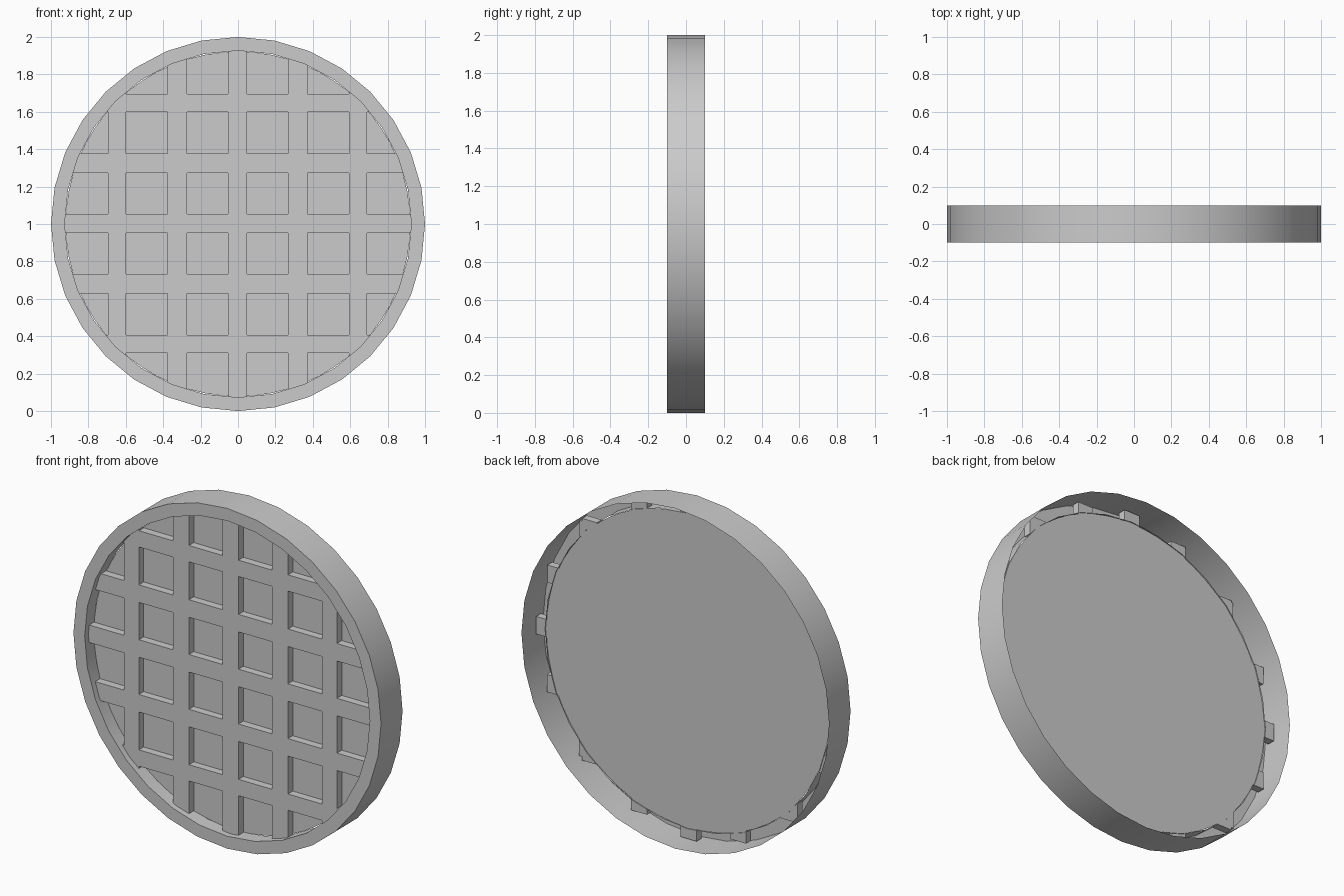
import bpy, bmesh, math
from mathutils import Matrix

if "Cube" in bpy.data.objects:
    bpy.data.objects.remove(bpy.data.objects["Cube"], do_unlink=True)

CENTRE_Z = 1.0
SEGMENTS = 32
BAR_FRONT, BAR_BACK = -0.065, -0.02
SPACING = 0.322

grey = bpy.data.materials.new("light grey")
grey.use_nodes = True
grey.diffuse_color = (0.6, 0.6, 0.6, 1)
grey.node_tree.nodes["Principled BSDF"].inputs["Base Color"].default_value = (0.6, 0.6, 0.6, 1)


def make_object(name, bm):
    mesh = bpy.data.meshes.new(name)
    bm.to_mesh(mesh)
    bm.free()
    mesh.materials.append(grey)
    obj = bpy.data.objects.new(name, mesh)
    obj.location.z = CENTRE_Z
    bpy.context.collection.objects.link(obj)
    return obj


def select_only(obj):
    bpy.ops.object.select_all(action="DESELECT")
    obj.select_set(True)
    bpy.context.view_layer.objects.active = obj


# Rim: a channel section, open at the back, turned round the y axis
bm = bmesh.new()
profile = [(1.0, 0.1), (1.0, -0.1), (0.927, -0.1), (0.927, -0.015)]
angles = [2 * math.pi * i / SEGMENTS for i in range(SEGMENTS)]
rings = [[bm.verts.new((radius * math.cos(a), y, radius * math.sin(a))) for a in angles]
         for radius, y in profile]
for a, b in zip(rings, rings[1:]):
    for i in range(SEGMENTS):
        j = (i + 1) % SEGMENTS
        bm.faces.new((a[i], a[j], b[j], b[i]))
rim = make_object("rim", bm)
select_only(rim)
bpy.ops.object.shade_smooth_by_angle(angle=math.radians(30))

# Flat back plate behind the lattice
bm = bmesh.new()
bmesh.ops.create_circle(bm, cap_ends=True, segments=64, radius=0.922,
                        matrix=Matrix.Translation((0, BAR_BACK, 0)) @ Matrix.Rotation(math.pi / 2, 4, "X"))
make_object("back_plate", bm)


# Lattice bars, each long enough to end inside the rim channel
def make_bars(name, upright):
    bm = bmesh.new()
    depth = BAR_BACK - BAR_FRONT
    middle = (BAR_FRONT + BAR_BACK) / 2
    for i in range(-2, 3):
        width = 0.096 if abs(i) == 2 else 0.103
        offset = i * SPACING + (-0.003 if upright else 0.003)
        length = 2 * math.sqrt(0.99 ** 2 - (abs(offset) + width / 2) ** 2)
        size = (width, depth, length) if upright else (length, depth, width)
        place = (offset, middle, 0) if upright else (0, middle, offset)
        bmesh.ops.create_cube(bm, size=1, matrix=Matrix.Translation(place) @ Matrix.Diagonal((*size, 1)))
    return make_object(name, bm)


lattice = make_bars("lattice", True)
cross_bars = make_bars("cross_bars", False)

# Merge both directions into one clean lattice
union = lattice.modifiers.new("merge", "BOOLEAN")
union.operation = "UNION"
union.solver = "EXACT"
union.object = cross_bars
bpy.context.view_layer.update()
select_only(lattice)
bpy.ops.object.modifier_apply(modifier=union.name)
bpy.data.objects.remove(cross_bars, do_unlink=True)
